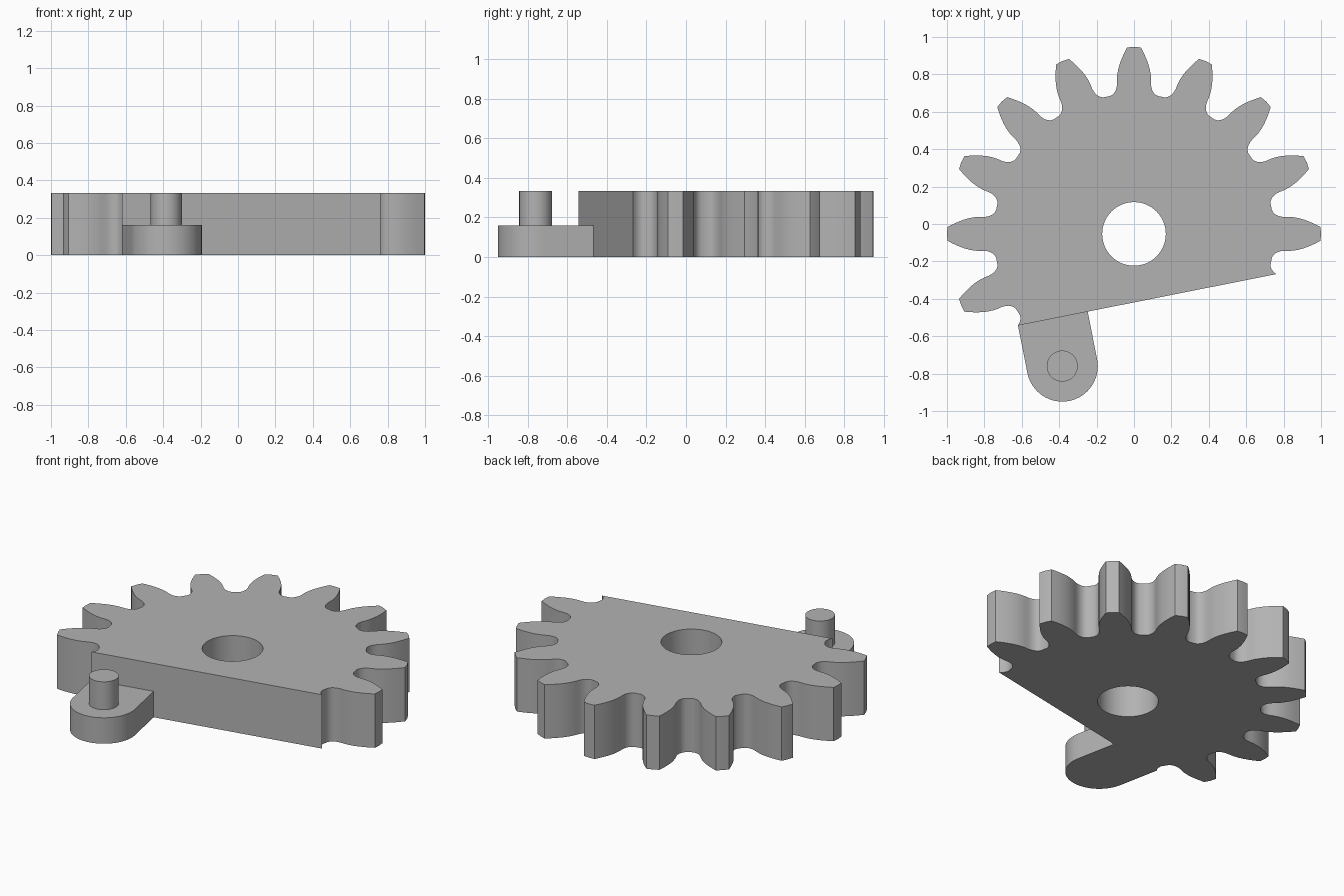
import bpy, bmesh, math
from mathutils import Vector

if "Cube" in bpy.data.objects:
    bpy.data.objects.remove(bpy.data.objects["Cube"])

THICK, ARM_THICK = 0.332, 0.16
CENTRE = Vector((0, -0.053))
PITCH = math.radians(22.5)
TILT = math.radians(11.25)          # slope of the straight cut edge

grey = bpy.data.materials.new("plain grey")
grey.diffuse_color = (0.45, 0.45, 0.45, 1)
grey.use_nodes = True
grey.node_tree.nodes["Principled BSDF"].inputs["Base Color"].default_value = grey.diffuse_color


def circle(c, r, n=64, start=0.0, sweep=2 * math.pi, closed=True):
    steps = n if closed else n - 1
    return [Vector((c[0] + r * math.cos(start + sweep * i / steps),
                    c[1] + r * math.sin(start + sweep * i / steps))) for i in range(n)]


def prism(name, loops, z0, z1):
    """Fill outline loops (first outer, others holes) and extrude upward."""
    bm = bmesh.new()
    edges = []
    for loop in loops:
        vs = [bm.verts.new((p[0], p[1], z0)) for p in loop]
        edges += [bm.edges.new((vs[i - 1], vs[i])) for i in range(len(vs))]
    bmesh.ops.triangle_fill(bm, edges=edges, use_beauty=True)
    top = bmesh.ops.extrude_face_region(bm, geom=bm.faces[:], use_keep_orig=True)
    bmesh.ops.translate(bm, vec=(0, 0, z1 - z0),
                        verts=[v for v in top["geom"] if isinstance(v, bmesh.types.BMVert)])
    bmesh.ops.recalc_face_normals(bm, faces=bm.faces[:])
    mesh = bpy.data.meshes.new(name)
    bm.to_mesh(mesh)
    bm.free()
    mesh.materials.append(grey)
    ob = bpy.data.objects.new(name, mesh)
    bpy.context.collection.objects.link(ob)
    bpy.ops.object.select_all(action='DESELECT')
    ob.select_set(True)
    bpy.context.view_layer.objects.active = ob
    bpy.ops.object.shade_smooth_by_angle(angle=math.radians(30))
    return ob


# Half tooth: (distance along tooth axis, half width), from root to tip
half = [(0.7335, 0.146), (0.737, 0.128), (0.744, 0.115), (0.755, 0.105), (0.769, 0.097),
        (0.785, 0.0925), (0.802, 0.0905), (0.825, 0.091), (0.85, 0.0895), (0.88, 0.0845),
        (0.91, 0.076), (0.94, 0.0645), (0.97, 0.051), (0.997, 0.037)]


def on_tooth(index, along, side):
    a = index * PITCH
    return CENTRE + Vector((along * math.cos(a) - side * math.sin(a),
                            along * math.sin(a) + side * math.cos(a)))


# Toothed rim: ten teeth, with half a valley beyond each end
outline = [on_tooth(-1, d, w) for d, w in reversed(half[1:6])]
for k in range(10):
    outline += [on_tooth(k, d, -w) for d, w in half]
    outline.append(on_tooth(k, 1.0, 0))
    outline += [on_tooth(k, d, w) for d, w in reversed(half[1:])]
outline += [on_tooth(10, d, -w) for d, w in half[:6]]
corner = outline[-1].copy()         # left end of the straight edge
prism("gear_sector", [outline, circle(CENTRE, 0.17)], 0, THICK)

# Crank arm: rounded tab square to the straight edge
R = 0.19
u = Vector((math.cos(TILT), math.sin(TILT)))
down = Vector((u.y, -u.x))
pivot = corner + u * R + down * 0.259
tab = [corner] + circle(pivot, R, 33, math.pi + TILT, math.pi, False) + [corner + u * 2 * R]
prism("crank_arm", [tab], 0, ARM_THICK)

# Crank pin standing on the arm
prism("crank_pin", [circle(pivot, 0.083, 40)], ARM_THICK, THICK)
